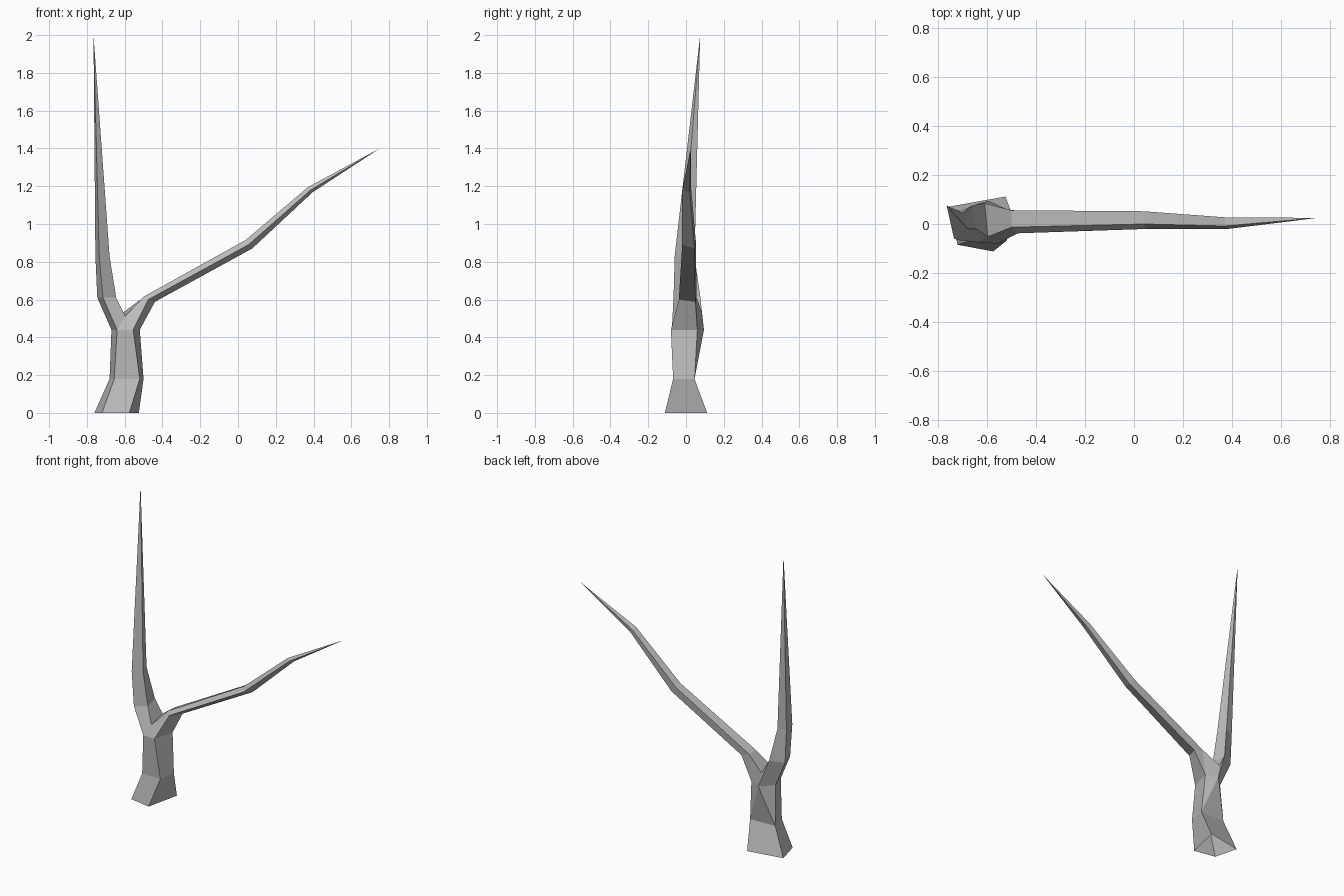
import bpy
import bmesh

default_cube = bpy.data.objects.get("Cube")
if default_cube:
    bpy.data.objects.remove(default_cube, do_unlink=True)

# Bark material
bark = bpy.data.materials.new("grey_bark")
bark.use_nodes = True
grey = (0.5, 0.5, 0.5, 1)
bark.diffuse_color = grey
bark.node_tree.nodes["Principled BSDF"].inputs["Base Color"].default_value = grey

bm = bmesh.new()


def ring(*points):
    """Add the corner points of one cross-section."""
    return [bm.verts.new(point) for point in points]


def bridge(lower, upper):
    """Join two cross-sections that have the same number of corners."""
    count = len(lower)
    for i in range(count):
        j = (i + 1) % count
        bm.faces.new((lower[i], lower[j], upper[j], upper[i]))


def close_to_tip(section, position):
    """Taper the last cross-section of a branch to a point."""
    tip = bm.verts.new(position)
    for i, corner in enumerate(section):
        bm.faces.new((corner, section[(i + 1) % len(section)], tip))


def patch(*faces):
    for face in faces:
        bm.faces.new(face)


# Flared trunk foot, open underneath
foot = ring((-.76, .07, 0), (-.72, -.085, 0), (-.575, -.112, 0), (-.525, .112, 0))
waist = ring((-.68, .04, .18), (-.655, -.065, .18), (-.52, -.068, .18), (-.5, .045, .18))
bridge(foot, waist)

# Upper trunk gains a fifth corner at the back
left, left_front, right_front, right, back = ring(
    (-.67, .02, .44), (-.64, -.075, .44), (-.555, -.08, .44),
    (-.52, .06, .44), (-.595, .095, .44))
w_left, w_left_front, w_right_front, w_right = waist
patch((w_left, w_left_front, left_front, left),
      (w_left_front, w_right_front, right_front, left_front),
      (w_right_front, w_right, right, right_front),
      (w_right, back, right),
      (w_right, w_left, back),
      (w_left, left, back))

# Upright branch
upright = ring((-.745, .03, .61), (-.715, -.066, .61), (-.645, -.02, .61), (-.66, .075, .62))
upright_mid = ring((-.755, .03, .83), (-.735, -.06, .83), (-.68, -.02, .83), (-.7, .045, .83))
bridge(upright, upright_mid)
close_to_tip(upright_mid, (-.765, .075, 2))

# Long leaning branch: top front, front, bottom back, top back corners
lean = ring((-.5, -.013, .615), (-.475, -.038, .6), (-.44, .05, .588), (-.5, .056, .612))
lean_mid = ring((.04, 0, .915), (.055, -.02, .89), (.075, .045, .87), (.04, .052, .91))
lean_end = ring((.37, -.008, 1.195), (.385, -.02, 1.18), (.395, .02, 1.168), (.375, .027, 1.19))
bridge(lean, lean_mid)
bridge(lean_mid, lean_end)
close_to_tip(lean_end, (.75, .025, 1.4))

# Fork joining both branches to the trunk
crotch_front, crotch_back = ring((-.597, -.052, .512), (-.61, .085, .53))
u_left, u_front, u_inner, u_back = upright
l_top, l_front, l_bottom, l_back = lean
patch((left, left_front, u_front, u_left),
      (left_front, crotch_front, u_inner, u_front),
      (left_front, right_front, crotch_front),
      (right_front, l_front, l_top, crotch_front),
      (right_front, right, l_bottom, l_front),
      (right, l_back, l_bottom),
      (right, back, crotch_back, l_back),
      (crotch_front, l_top, l_back, crotch_back),
      (crotch_back, u_back, u_inner, crotch_front),
      (back, u_back, crotch_back),
      (back, left, u_left, u_back))

bmesh.ops.recalc_face_normals(bm, faces=bm.faces)
mesh = bpy.data.meshes.new("bare_tree")
bm.to_mesh(mesh)
bm.free()
mesh.materials.append(bark)
tree = bpy.data.objects.new("bare_tree", mesh)
bpy.context.collection.objects.link(tree)
